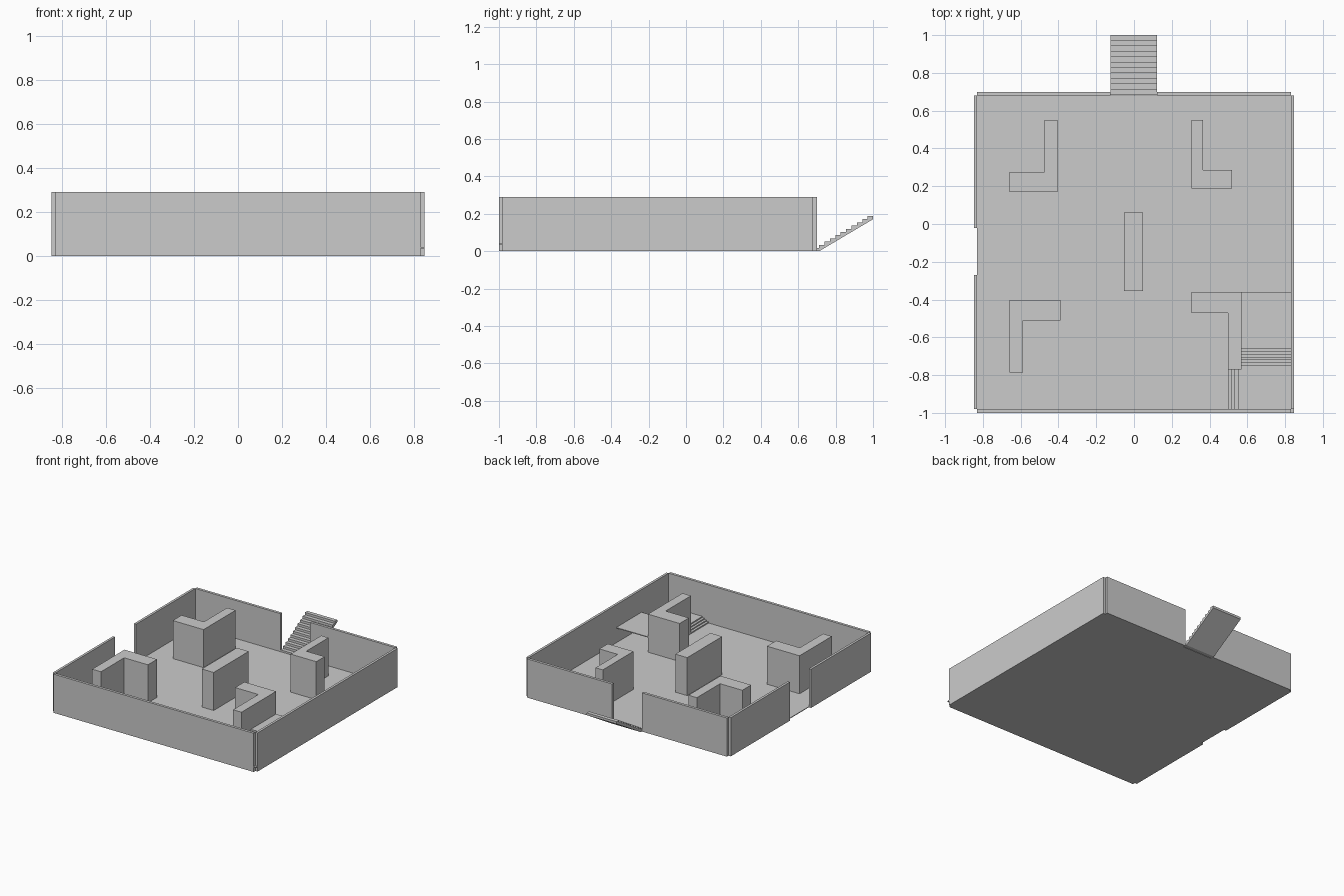
import bpy, bmesh
from mathutils import Vector

if "Cube" in bpy.data.objects:
    bpy.data.objects.remove(bpy.data.objects["Cube"])

H = 0.29          # wall and block height
FLOOR = 0.005     # floor thickness


def prism(name, pts, sweep):
    """Closed outline of 3D points extruded along a vector."""
    bm = bmesh.new()
    face = bm.faces.new([bm.verts.new(p) for p in pts])
    res = bmesh.ops.extrude_face_region(bm, geom=[face])
    verts = [g for g in res["geom"] if isinstance(g, bmesh.types.BMVert)]
    bmesh.ops.translate(bm, verts=verts, vec=Vector(sweep))
    bmesh.ops.recalc_face_normals(bm, faces=bm.faces)
    mesh = bpy.data.meshes.new(name)
    bm.to_mesh(mesh)
    bm.free()
    obj = bpy.data.objects.new(name, mesh)
    bpy.context.collection.objects.link(obj)
    return obj


def column(name, outline, z0, z1):
    return prism(name, [(x, y, z0) for x, y in outline], (0, 0, z1 - z0))


def box(name, x0, x1, y0, y1, z0=0.0, z1=H):
    return column(name, [(x0, y0), (x1, y0), (x1, y1), (x0, y1)], z0, z1)


def stairs(name, start, along, across, steps, run, rise):
    """Stepped profile with a sloped underside, swept sideways."""
    r, h = run / steps, rise / steps
    prof = [(0, 0)]
    for i in range(steps):
        prof += [(i * r, (i + 1) * h), ((i + 1) * r, (i + 1) * h)]
    prof += [(run, rise - h), (r, 0)]
    s, a, up = Vector(start), Vector(along), Vector((0, 0, 1))
    return prism(name, [s + a * d + up * z for d, z in prof], across)


# floor
box("floor", -0.83, 0.83, -0.98, 0.68, 0, FLOOR)

# outer walls with door gaps at the left and back
box("front_wall", -0.83, 0.83, -1.0, -0.98)
box("right_wall", 0.83, 0.848, -0.98, 0.68)
box("left_wall_front", -0.848, -0.83, -0.98, -0.27)
box("left_wall_back", -0.848, -0.83, -0.02, 0.68)
box("back_wall_left", -0.83, -0.125, 0.68, 0.70)
box("back_wall_right", 0.123, 0.83, 0.68, 0.70)

# cover blocks: one straight, four L-shaped
box("center_block", -0.052, 0.047, -0.355, 0.06)
column("back_left_block", [(-0.66, 0.17), (-0.405, 0.17), (-0.405, 0.55),
                           (-0.475, 0.55), (-0.475, 0.275), (-0.66, 0.275)], 0, H)
column("back_right_block", [(0.305, 0.187), (0.518, 0.187), (0.518, 0.287),
                            (0.365, 0.287), (0.365, 0.55), (0.305, 0.55)], 0, H)
column("front_left_block", [(-0.66, -0.785), (-0.587, -0.785), (-0.587, -0.51),
                            (-0.39, -0.51), (-0.39, -0.402), (-0.66, -0.402)], 0, H)
column("front_right_block", [(0.305, -0.47), (0.498, -0.47), (0.498, -0.77),
                             (0.568, -0.77), (0.568, -0.36), (0.305, -0.36)], 0, H)

# back staircase outside the doorway
stairs("back_stairs", (-0.125, 0.683, 0), (0, 1, 0), (0.248, 0, 0), 11, 0.317, 0.188)

# corner stairs, landing and raised platform
stairs("lower_stairs", (0.498, -0.98, FLOOR), (1, 0, 0), (0, 0.21, 0), 4, 0.07, 0.036)
box("landing", 0.568, 0.848, -1.0, -0.752, 0.035, 0.041)
stairs("upper_stairs", (0.568, -0.752, 0.041), (0, 1, 0), (0.262, 0, 0), 7, 0.108, 0.079)
box("platform", 0.568, 0.83, -0.644, -0.36, 0.114, 0.12)
